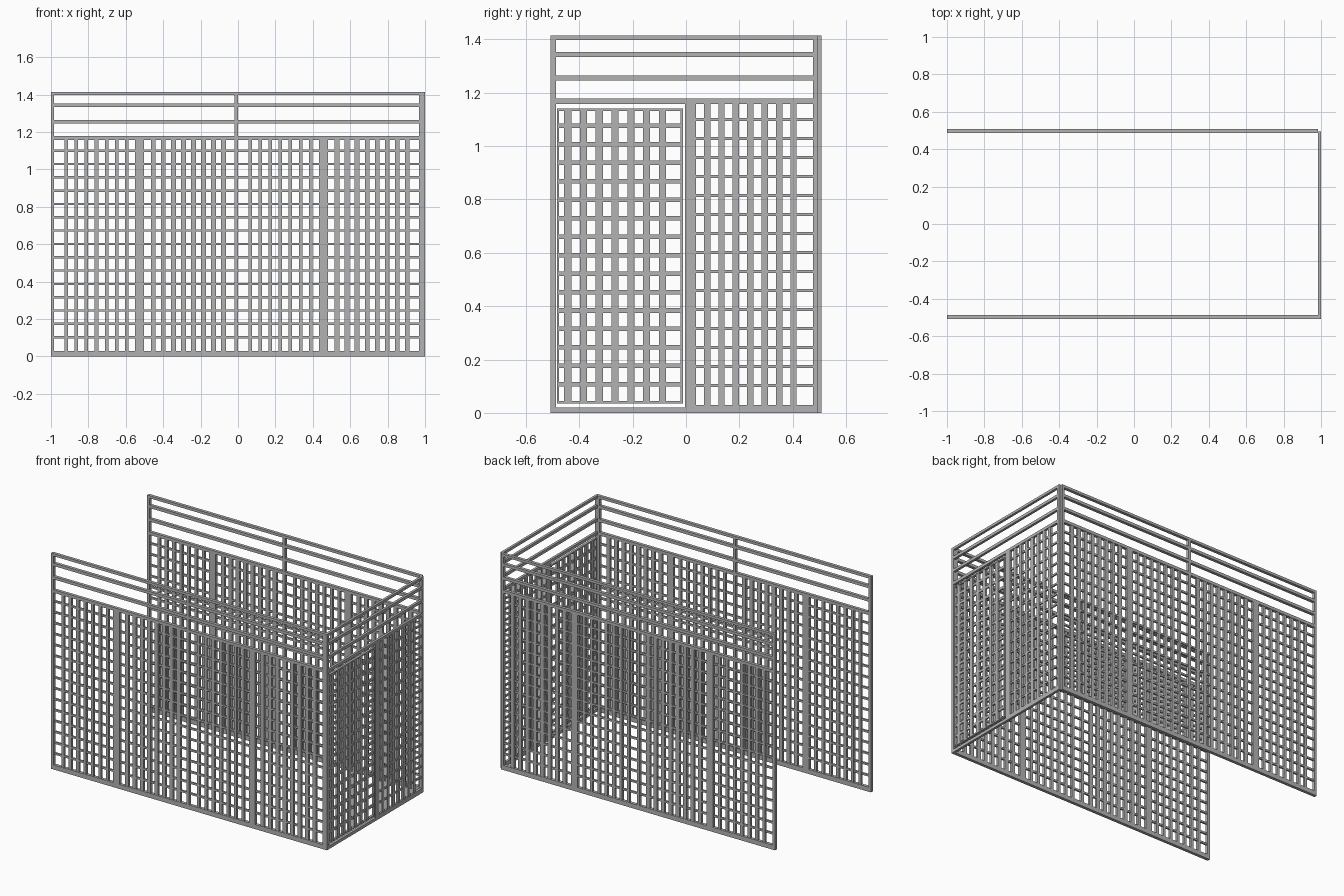
import bpy, bmesh

if "Cube" in bpy.data.objects:
    bpy.data.objects.remove(bpy.data.objects["Cube"])

grey = bpy.data.materials.new("light grey paint")
grey.diffuse_color = (0.45, 0.45, 0.45, 1)
grey.use_nodes = True
grey.node_tree.nodes["Principled BSDF"].inputs["Base Color"].default_value = grey.diffuse_color

TOP = 1.415
RAILS = [(1.398, TOP), (1.334, 1.353), (1.246, 1.265), (1.158, 1.178)]


class Wall:
    """Collects flat bars; u runs along the wall, z up, depth is across it."""

    def __init__(self, name, along_x, centre, depth):
        self.name, self.along_x, self.centre, self.depth = name, along_x, centre, depth
        self.parts = {}

    def bar(self, part, u0, u1, z0, z1, depth=None):
        d = (depth or self.depth) / 2
        bm = self.parts.setdefault(part, bmesh.new())
        if self.along_x:
            lo, hi = (u0, self.centre - d, z0), (u1, self.centre + d, z1)
        else:
            lo, hi = (self.centre - d, u0, z0), (self.centre + d, u1, z1)
        vs = bmesh.ops.create_cube(bm, size=1)["verts"]
        for v in vs:
            v.co = [hi[i] if v.co[i] > 0 else lo[i] for i in range(3)]

    def lattice(self, u0, u1, first, pitch, width, count, z0, z1,
                row0=0.103, row_pitch=0.0712, row_h=0.012):
        for i in range(count):
            u = first + i * pitch
            self.bar("uprights", u, u + width, z0, z1, self.depth * 0.8)
        for k in range(15):
            z = row0 + k * row_pitch
            self.bar("crossbars", u0, u1, z - row_h / 2, z + row_h / 2, self.depth * 0.6)

    def finish(self):
        for part, bm in self.parts.items():
            me = bpy.data.meshes.new(f"{self.name}_{part}")
            bm.to_mesh(me)
            bm.free()
            me.materials.append(grey)
            bpy.context.collection.objects.link(bpy.data.objects.new(me.name, me))


# long side walls: two identical bays each
for name, y in (("front_wall", -0.497), ("back_wall", 0.497)):
    w = Wall(name, True, y, 0.02)
    for u0, u1 in ((-1, -0.983), (-0.018, 0.0), (0.967, 0.985)):
        w.bar("frame", u0, u1, 0, TOP)
    w.bar("frame", -0.983, 0.967, 0, 0.03)
    for s in (-0.983, 0.0):
        e = s + 0.967
        for z0, z1 in RAILS:
            w.bar("rails", s, e, z0, z1)
        w.bar("wide_post", s + 0.433, s + 0.48, 0.03, 1.158)
        # left panel, then right panel with broader slats
        w.lattice(s, s + 0.433, s + 0.055, 0.0540, 0.019, 7, 0.03, 1.158)
        w.lattice(s + 0.48, e, s + 0.517, 0.0536, 0.026, 8, 0.03, 1.158)
    w.finish()

# end wall: framed door leaf on the left, fixed lattice on the right
w = Wall("end_wall", False, 0.992, 0.016)
w.bar("frame", -0.507, -0.487, 0, TOP)
w.bar("frame", 0.476, 0.495, 0, TOP)
w.bar("frame", -0.487, 0.0, 0, 0.02)
w.bar("frame", 0.0, 0.476, 0, 0.03)
w.bar("wide_post", -0.004, 0.037, 0.02, 1.158)
for z0, z1 in RAILS:
    w.bar("rails", -0.487, 0.476, z0, z1)
w.lattice(0.037, 0.476, 0.067, 0.0540, 0.024, 7, 0.03, 1.158)
# door leaf, with a thin gap around it
L, R, B, T = -0.484, -0.011, 0.035, 1.141
w.bar("door_leaf", L, R, B, B + 0.009)
w.bar("door_leaf", L, R, T - 0.009, T)
w.bar("door_leaf", L, L + 0.008, B, T)
w.bar("door_leaf", R - 0.009, R, B, T)
w.lattice(L, R, -0.457, 0.0592, 0.027, 7, B, T, 0.107, 0.0692, 0.017)
w.finish()
